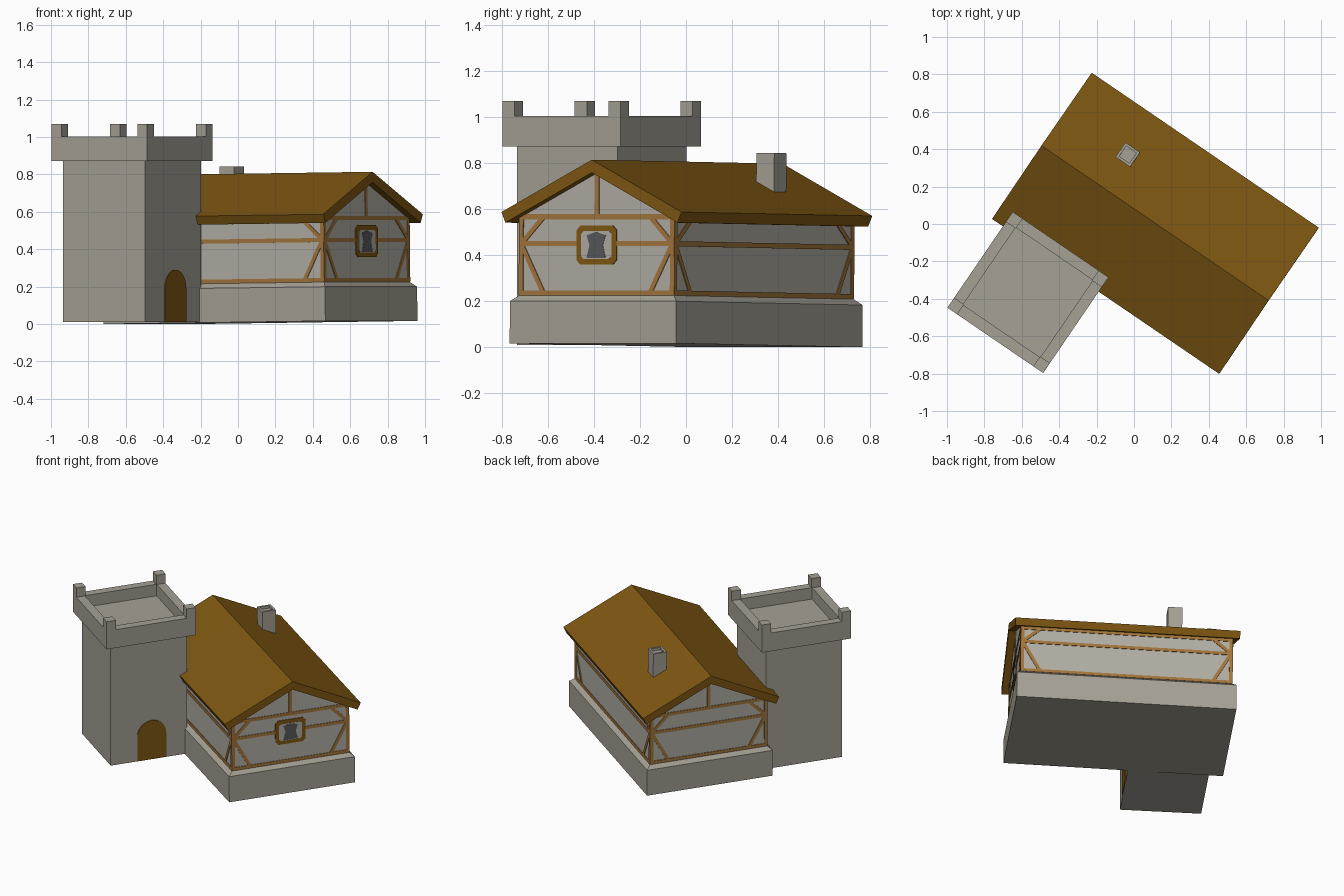
import bpy, bmesh, math
from mathutils import Matrix, Vector

if "Cube" in bpy.data.objects:
    bpy.data.objects.remove(bpy.data.objects["Cube"])


def material(name, rgb):
    m = bpy.data.materials.new(name)
    m.diffuse_color = (*rgb, 1)
    m.use_nodes = True
    m.node_tree.nodes["Principled BSDF"].inputs["Base Color"].default_value = m.diffuse_color
    return m


STONE = material("stone grey", (0.38, 0.355, 0.30))
PLASTER = material("pale plaster", (0.44, 0.42, 0.37))
TIMBER = material("timber brown", (0.36, 0.18, 0.045))
BROWN = material("roof brown", (0.21, 0.095, 0.006))
GLASS = material("dark glass", (0.10, 0.10, 0.105))

TURN = Matrix.Rotation(math.radians(-34.3), 4, 'Z')
HOUSE = Matrix.Translation((0.12, 0, 0.0085)) @ TURN @ Matrix.Rotation(-0.0116, 4, 'Y')
TOWER = Matrix.Translation((-0.567, -0.366, 0)) @ TURN


def finish(name, bm, mat):
    bmesh.ops.recalc_face_normals(bm, faces=bm.faces)
    me = bpy.data.meshes.new(name)
    bm.to_mesh(me)
    bm.free()
    me.materials.append(mat)
    bpy.context.collection.objects.link(bpy.data.objects.new(name, me))


def skin(bm, rings):
    """Join successive vertex rings and cap both ends."""
    rings = [[bm.verts.new(p) for p in r] for r in rings]
    n = len(rings[0])
    for a, b in zip(rings, rings[1:]):
        for i in range(n):
            bm.faces.new((a[i], a[(i + 1) % n], b[(i + 1) % n], b[i]))
    bm.faces.new(rings[0][::-1])
    bm.faces.new(rings[-1])


def prisms(name, parts, mat):
    """Each part: (y, z) profile extruded from x0 to x1 in a frame."""
    bm = bmesh.new()
    for pts, x0, x1, frame in parts:
        skin(bm, [[frame @ Vector((x, y, z)) for y, z in pts] for x in (x0, x1)])
    finish(name, bm, mat)


def stack(name, sections, frame, mat):
    """Loft of rectangles (half x, half y, z)."""
    bm = bmesh.new()
    signs = ((-1, -1), (1, -1), (1, 1), (-1, 1))
    skin(bm, [[frame @ Vector((sx * hx, sy * hy, z)) for sx, sy in signs]
              for hx, hy, z in sections])
    finish(name, bm, mat)


def side(frame, quarter, dist):
    """Frame on a wall: x outward, y along the wall, z up."""
    return frame @ Matrix.Rotation(quarter * math.pi / 2, 4, 'Z') @ Matrix.Translation((dist, 0, 0))


def beam(p, q, w=0.022):
    p, q = Vector(p), Vector(q)
    d = (q - p).normalized() * w / 2
    n = Vector((-d.y, d.x))
    return [p + n, p - n, q - n, q + n]


def octagon(hw, hh, c, zc):
    return [(hw, zc - hh + c), (hw, zc + hh - c), (hw - c, zc + hh), (-hw + c, zc + hh),
            (-hw, zc + hh - c), (-hw, zc - hh + c), (-hw + c, zc - hh), (hw - c, zc - hh)]


# House: stone plinth with sloped top, plaster walls, chevron roof
HL, HW = 0.69, 0.405
stack("stone_plinth", [(0.718, 0.437, 0), (0.718, 0.437, 0.183), (HL, HW, 0.21)], HOUSE, STONE)
prisms("plaster_walls", [([(-HW, 0.19), (HW, 0.19), (HW, 0.55), (0, 0.743), (-HW, 0.55)],
                          -HL, HL, HOUSE)], PLASTER)
prisms("roof", [([(-0.473, 0.57), (0, 0.797), (0.473, 0.57), (0.452, 0.524),
                  (0, 0.741), (-0.452, 0.524)], -0.735, 0.735, HOUSE)], BROWN)

# Timber framing on all four walls
T = 0.004
frames = []
for quarter in range(4):
    gable = quarter % 2 == 0
    half, dist = (HW, HL) if gable else (HL, HW)
    f = side(HOUSE, quarter, dist)
    top = 0.55 if gable else 0.535
    lines = [((-half, 0.219), (half, 0.219)), ((-half, 0.433), (half, 0.433)),
             ((-half, top), (half, top))]
    for s in (-1, 1):
        e = s * (half - 0.008)
        lines += [((e, 0.21), (e, top)),
                  ((e, 0.433), (s * (half - 0.125), 0.219)),
                  ((e, 0.433), (s * (half - 0.125), top))]
    if gable:
        lines.append(((0, 0.55), (0, 0.745)))
    frames += [(beam(p, q), -0.003, T, f) for p, q in lines]
prisms("timber_frame", frames, TIMBER)

# Gable window with curtains
g = side(HOUSE, 0, HL)
prisms("window_frame", [(octagon(0.105, 0.085, 0.02, 0.427), 0, 0.005, g)], BROWN)
prisms("window_curtain", [(octagon(0.08, 0.06, 0.012, 0.427), 0, 0.0065, g)], PLASTER)
prisms("window_glass", [([(-0.05, 0.37), (0.05, 0.37), (0.035, 0.427), (0.05, 0.47),
                          (0.0, 0.484), (-0.05, 0.47), (-0.035, 0.427)], 0, 0.008, g)], GLASS)

# Chimney with hollow top
stack("chimney", [(0.047, 0.047, 0.62), (0.047, 0.047, 0.838), (0.033, 0.033, 0.838),
                  (0.033, 0.033, 0.82)],
      HOUSE @ Matrix.Translation((-0.326, 0.22, 0)), STONE)

# Tower with flared parapet and sunken floor
stack("tower", [(h, h, z) for h, z in ((0.265, 0.01), (0.265, 0.872), (0.31, 0.872), (0.31, 1.003),
                                       (0.25, 1.003), (0.25, 0.92))], TOWER, STONE)

# Corner merlons
M = [(-0.032, 1.0), (0.032, 1.0), (0.032, 1.07), (-0.032, 1.07)]
prisms("merlons", [(M, -0.032, 0.032, TOWER @ Matrix.Translation((sx * 0.278, sy * 0.278, 0)))
                   for sx in (-1, 1) for sy in (-1, 1)], STONE)

# Arched tower door
arch = [(-0.1, 0.012), (0.1, 0.012)] + [
    (0.1 * math.cos(a), 0.19 + 0.1 * math.sin(a)) for a in (math.pi * i / 12 for i in range(13))]
prisms("door", [([(y + 0.02, z) for y, z in arch], -0.002, 0.005, side(TOWER, 0, 0.265))], BROWN)
